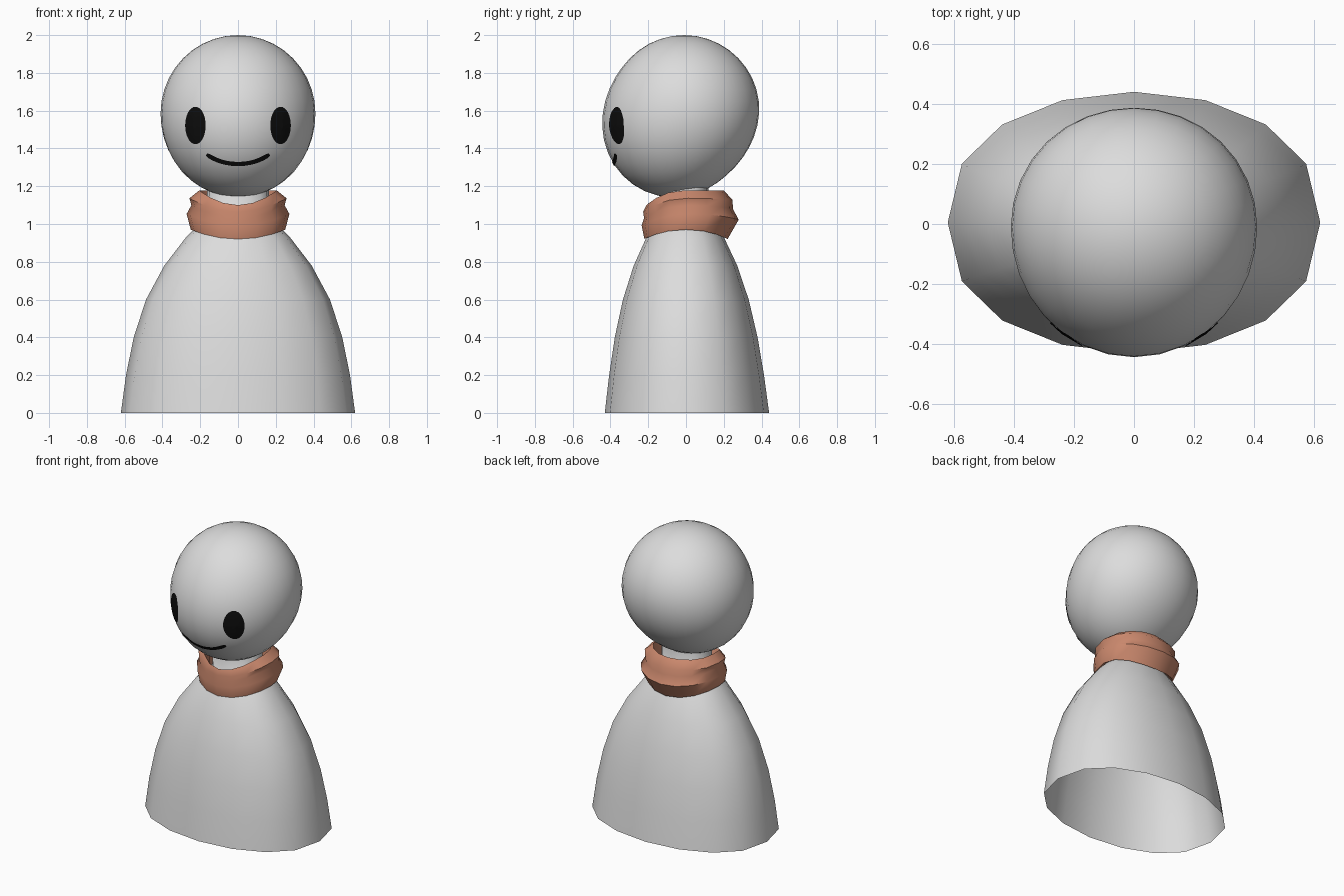
import bpy, bmesh, math
from mathutils import Vector
from mathutils.bvhtree import BVHTree

if "Cube" in bpy.data.objects:
    bpy.data.objects.remove(bpy.data.objects["Cube"])


def material(name, r, g, b):
    m = bpy.data.materials.new(name)
    m.use_nodes = True
    m.diffuse_color = (r, g, b, 1)
    bsdf = m.node_tree.nodes["Principled BSDF"]
    bsdf.inputs["Base Color"].default_value = (r, g, b, 1)
    bsdf.inputs["Roughness"].default_value = 0.8
    return m


grey = material("light grey", 0.72, 0.72, 0.72)
brown = material("clay brown", 0.60, 0.25, 0.155)
black = material("black", 0.004, 0.004, 0.004)


def finish(bm, name, mat, angle=60, recalc=True):
    if recalc:
        bmesh.ops.recalc_face_normals(bm, faces=bm.faces)
    mesh = bpy.data.meshes.new(name)
    bm.to_mesh(mesh)
    bm.free()
    mesh.materials.append(mat)
    ob = bpy.data.objects.new(name, mesh)
    bpy.context.collection.objects.link(ob)
    bpy.ops.object.select_all(action="DESELECT")
    ob.select_set(True)
    bpy.context.view_layer.objects.active = ob
    bpy.ops.object.shade_smooth_by_angle(angle=math.radians(angle))
    return ob


def oval(a, rx, ry, power):
    s = math.sin(a)
    return rx * math.cos(a), ry * math.copysign(abs(s) ** power, s)


def bridge(bm, a, b):
    for i in range(len(a)):
        j = (i + 1) % len(a)
        bm.faces.new((a[i], a[j], b[j], b[i]))


SIDES = 16
ANGLES = [2 * math.pi * i / SIDES for i in range(SIDES)]

# Robe and neck: one open-bottomed loft
rows = [(0, 0.62, 0.435), (0.2, 0.593, 0.41), (0.4, 0.552, 0.378),
        (0.6, 0.487, 0.333), (0.78, 0.39, 0.274), (0.93, 0.275, 0.205),
        (1.0, 0.205, 0.16), (1.03, 0.165, 0.125), (1.25, 0.165, 0.125)]
bm = bmesh.new()
previous = None
for z, rx, ry in rows:
    ring = []
    for a in ANGLES:
        x, y = oval(a, rx, ry, 0.83)
        ring.append(bm.verts.new((x, y + 0.005 - 0.01 * z, z)))
    if previous:
        bridge(bm, previous, ring)
    previous = ring
finish(bm, "robe_and_neck", grey)

# Scarf: folded ring, dipping at the front (height share, radii, y shift)
fold = [(0, 0.25, 0.22, 0), (0.4, 0.272, 0.257, 0.022), (0.62, 0.247, 0.235, 0.013),
        (0.8, 0.257, 0.237, 0.01), (1, 0.205, 0.205, -0.005),
        (0.7, 0.18, 0.175, 0), (0.2, 0.18, 0.17, 0)]
bm = bmesh.new()
rings = []
for t, rx, ry, shift in fold:
    ring = []
    for a in ANGLES:
        low = 0.92 + 0.05 * math.cos(a) ** 2
        high = 1.178 - 0.078 * max(0, -math.sin(a)) ** 2
        x, y = oval(a, rx, ry, 0.9)
        ring.append(bm.verts.new((x, y + shift, low + t * (high - low))))
    rings.append(ring)
for i, ring in enumerate(rings):
    bridge(bm, ring, rings[(i + 1) % len(rings)])
finish(bm, "scarf", brown, 50)

# Head: ball with a fuller lower face and a flatter nape
CENTRE = Vector((0, -0.01, 1.585))
FACE, NAPE = Vector((0, -0.7, -0.72)), Vector((0, 0.8, -0.6))
bm = bmesh.new()
bmesh.ops.create_uvsphere(bm, u_segments=32, v_segments=20, radius=1)
for v in bm.verts:
    n = v.co.normalized()
    swell = 0.052 * max(0, n.dot(FACE)) ** 2 - 0.02 * max(0, n.dot(NAPE)) ** 4
    v.co = CENTRE + Vector((n.x * 0.41, n.y * 0.405, n.z * 0.415)) + n * swell
bmesh.ops.recalc_face_normals(bm, faces=bm.faces)
skin = BVHTree.FromBMesh(bm)
finish(bm, "head", grey)


def on_face(x, z):
    hit, normal, _, _ = skin.ray_cast(Vector((x, -2, z)), Vector((0, 1, 0)))
    return hit + normal * 0.004


# Eyes: oval plates wrapped onto the face
for side, name in ((1, "left_eye"), (-1, "right_eye")):
    bm = bmesh.new()
    centre = bm.verts.new(on_face(side * 0.223, 1.522))
    previous = None
    for k in (0.25, 0.5, 0.75, 1):
        ring = [bm.verts.new(on_face(side * (0.223 + 0.054 * k * math.cos(a)),
                                     1.522 + 0.098 * k * math.sin(a)))
                for a in (2 * math.pi * i / 32 for i in range(32))]
        if previous:
            bridge(bm, previous, ring)
        else:
            for i in range(32):
                bm.faces.new((centre, ring[i], ring[(i + 1) % 32]))
        previous = ring
    if side < 0:
        bmesh.ops.reverse_faces(bm, faces=bm.faces)
    finish(bm, name, black, recalc=False)

# Mouth: thin curved strip wrapped onto the face
bm = bmesh.new()
previous = None
STEPS = 32
for i in range(STEPS + 1):
    u = 2 * i / STEPS - 1
    half = 0.011 * (1 - 0.5 * abs(u) ** 16)
    z = 1.32 + 0.05 * abs(u) ** 2.2
    pair = [bm.verts.new(on_face(0.165 * u + d * 0.5 * u, z - d))
            for d in (half, -half)]
    if previous:
        bm.faces.new((previous[0], pair[0], pair[1], previous[1]))
    previous = pair
finish(bm, "mouth", black, recalc=False)
